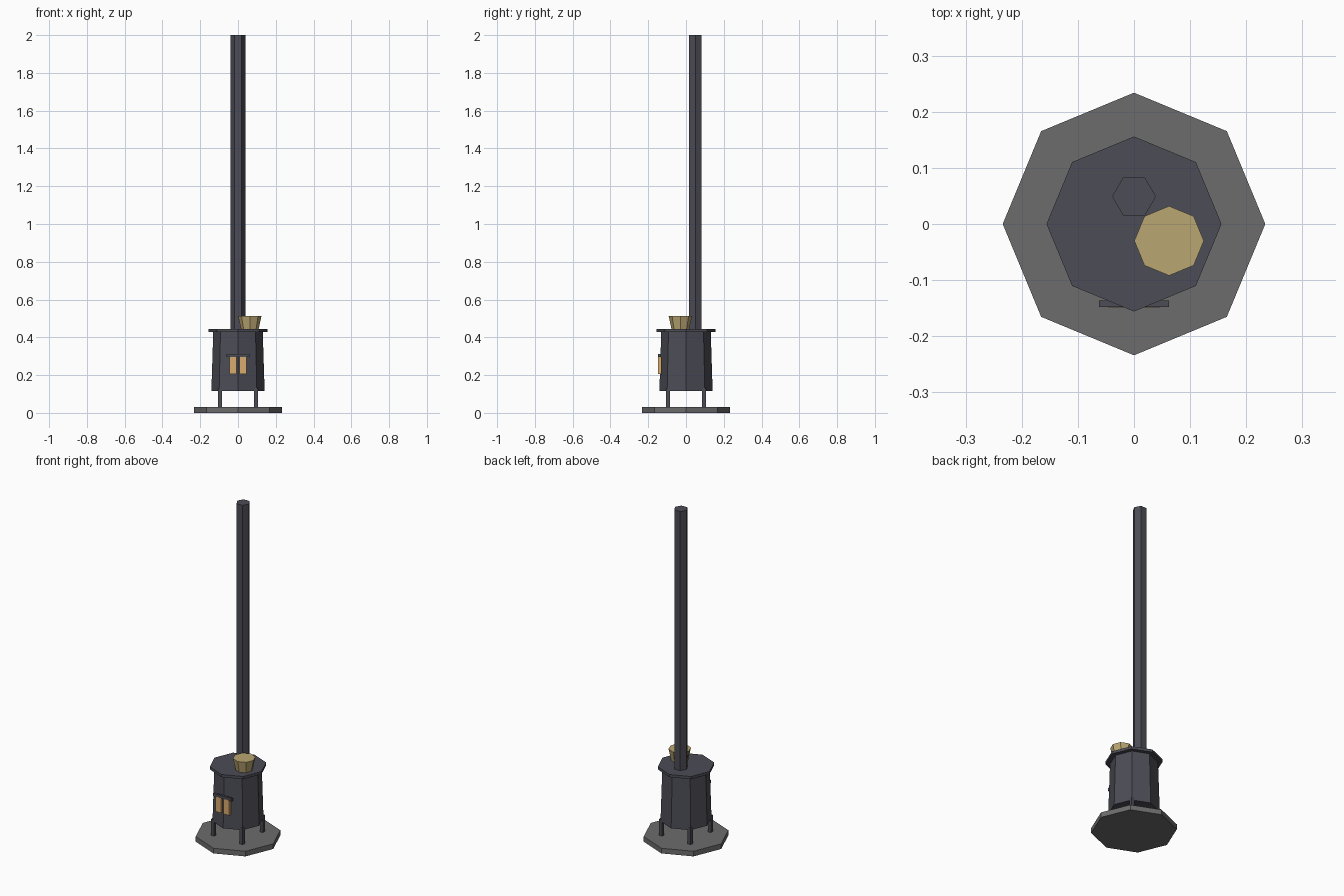
import bpy
import math

if "Cube" in bpy.data.objects:
    bpy.data.objects.remove(bpy.data.objects["Cube"])


def material(name, rgb):
    m = bpy.data.materials.new(name)
    lin = [(c / 255 / 12.92 if c <= 10 else ((c / 255 + 0.055) / 1.055) ** 2.4) for c in rgb]
    m.diffuse_color = (*lin, 1)
    m.use_nodes = True
    m.node_tree.nodes["Principled BSDF"].inputs["Base Color"].default_value = m.diffuse_color
    return m


iron = material("dark iron", (76, 76, 86))
stone = material("grey stone", (108, 108, 108))
brass = material("pale brass", (186, 166, 114))
glow = material("warm glow", (218, 172, 112))


def prism(name, sides, r_bottom, r_top, z0, z1, mat, x=0, y=0, turn=0):
    """Flat-sided tapered column with a vertex on +x, turned about z."""
    bpy.ops.mesh.primitive_cone_add(vertices=sides, radius1=r_bottom, radius2=r_top,
                                    depth=z1 - z0, location=(x, y, (z0 + z1) / 2),
                                    rotation=(0, 0, turn))
    ob = bpy.context.object
    ob.name = name
    ob.data.materials.append(mat)
    return ob


def box(name, x0, x1, y0, y1, z0, z1, mat):
    bpy.ops.mesh.primitive_cube_add(size=1, location=((x0 + x1) / 2, (y0 + y1) / 2, (z0 + z1) / 2))
    ob = bpy.context.object
    ob.name = name
    ob.scale = (x1 - x0, y1 - y0, z1 - z0)
    ob.data.materials.append(mat)
    return ob


# Hearth slab, firebox and top plate
prism("hearth_slab", 8, 0.234, 0.234, 0, 0.031, stone)
prism("firebox", 8, 0.141, 0.131, 0.115, 0.43, iron)
prism("top_plate", 8, 0.156, 0.156, 0.428, 0.444, iron)

# Chimney pipe towards the back
prism("chimney_pipe", 6, 0.039, 0.039, 0.44, 2.0, iron, y=0.049, turn=math.pi / 2)

# Pot on the top plate
prism("pot", 8, 0.047, 0.062, 0.444, 0.514, brass, x=0.0625, y=-0.03)

# Four legs
for sx in (-1, 1):
    for sy in (-1, 1):
        cx, cy = sx * 0.095, sy * 0.095
        box("leg", cx - 0.01, cx + 0.01, cy - 0.01, cy + 0.01, 0.025, 0.13, iron)

# Two glowing windows with a bar above them
for s in (-1, 1):
    xs = sorted((s * 0.009, s * 0.046))
    box("fire_window", xs[0], xs[1], -0.149, -0.131, 0.207, 0.297, glow)
box("window_bar", -0.062, 0.062, -0.148, -0.136, 0.295, 0.312, iron)
